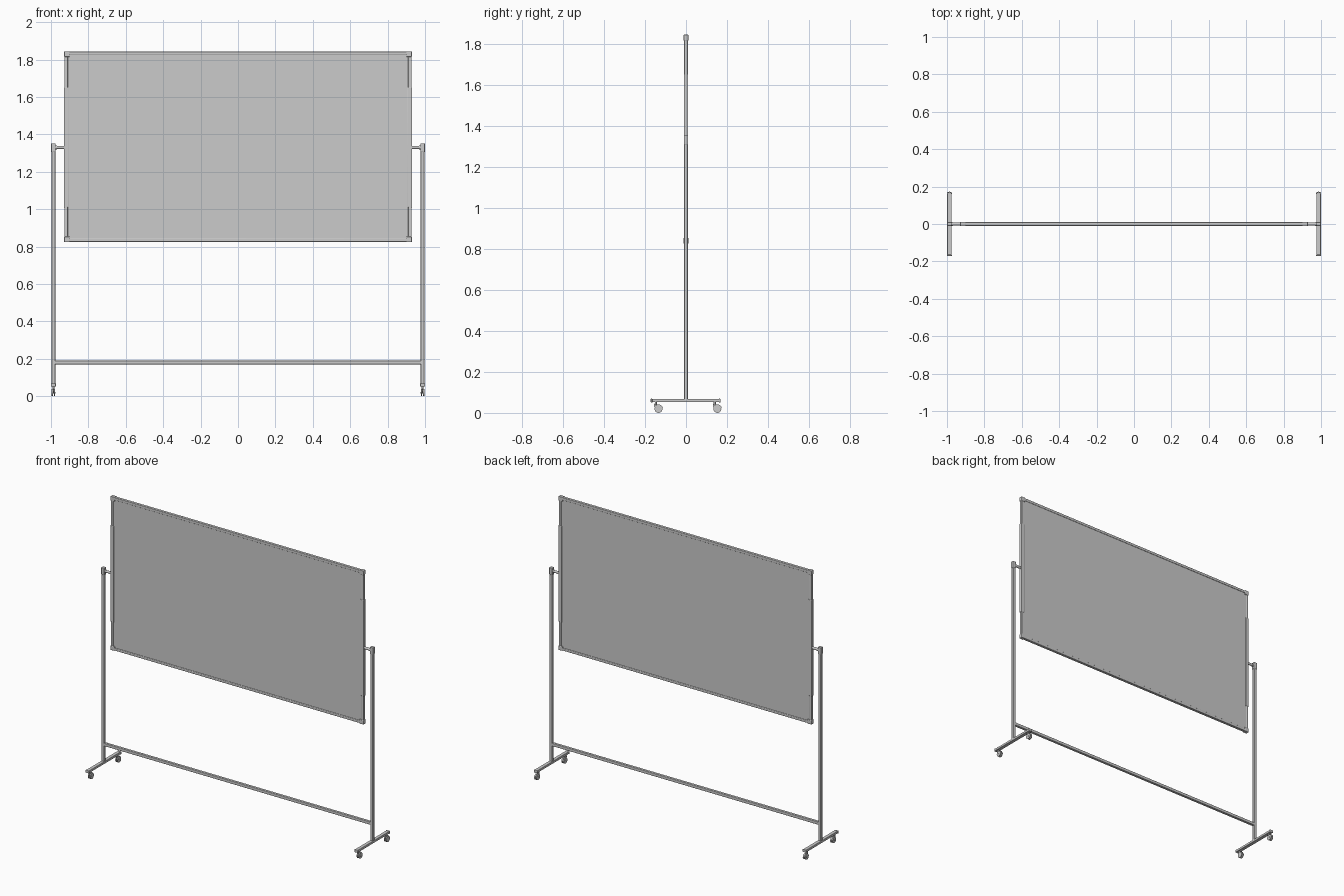
import bpy, bmesh, math
from mathutils import Matrix, Vector

if "Cube" in bpy.data.objects:
    bpy.data.objects.remove(bpy.data.objects["Cube"])


def finish(name, bm, bevel=0.0, smooth=False):
    bmesh.ops.recalc_face_normals(bm, faces=bm.faces)
    me = bpy.data.meshes.new(name)
    bm.to_mesh(me)
    bm.free()
    ob = bpy.data.objects.new(name, me)
    bpy.context.collection.objects.link(ob)
    if bevel:
        m = ob.modifiers.new("Bevel", 'BEVEL')
        m.width, m.segments = bevel, 3
        smooth = True
    if smooth:
        bpy.ops.object.select_all(action='DESELECT')
        ob.select_set(True)
        bpy.context.view_layer.objects.active = ob
        bpy.ops.object.shade_smooth_by_angle(angle=math.radians(35))
    return ob


def box(name, lo, hi, bevel=0.0):
    lo, hi = Vector(lo), Vector(hi)
    bm = bmesh.new()
    bmesh.ops.create_cube(bm, size=1, matrix=Matrix.Translation((lo + hi) / 2)
                          @ Matrix.Diagonal((*(hi - lo), 1)))
    return finish(name, bm, bevel)


def cyl(name, centre, radius, depth, axis='Z', seg=24):
    rot = {'X': Matrix.Rotation(math.pi / 2, 4, 'Y'), 'Z': Matrix.Identity(4)}[axis]
    bm = bmesh.new()
    bmesh.ops.create_cone(bm, cap_ends=True, segments=seg, radius1=radius,
                          radius2=radius, depth=depth,
                          matrix=Matrix.Translation(centre) @ rot)
    return finish(name, bm, smooth=True)


def extrude_x(name, pts, x0, x1):
    # side profile in y,z extruded along x
    bm = bmesh.new()
    f = bm.faces.new([bm.verts.new((x0, y, z)) for y, z in pts])
    ext = bmesh.ops.extrude_face_region(bm, geom=[f])["geom"]
    bmesh.ops.translate(bm, vec=(x1 - x0, 0, 0),
                        verts=[v for v in ext if isinstance(v, bmesh.types.BMVert)])
    return finish(name, bm, smooth=True)


BX, Z0, Z1 = 0.928, 0.825, 1.842   # board half width, bottom, top
PX, PIVOT = 0.987, 1.33            # post centre, pivot height

# writing surface and horizontal frame rails
box("board_panel", (-BX + 0.01, -0.007, Z0 + 0.01), (BX - 0.01, 0.007, Z1 - 0.01))
for label, z in (("bottom", Z0), ("top", Z1 - 0.018)):
    box(f"frame_{label}_rail", (-BX + 0.01, -0.0095, z), (BX - 0.01, 0.0095, z + 0.018), 0.003)

# lower cross bar between the posts
box("cross_bar", (-PX, -0.009, 0.17), (PX, 0.009, 0.19), 0.003)

for side, s in (("left", -1), ("right", 1)):
    def sbox(name, x0, x1, y, z0, z1, bevel=0.002):
        a, b = sorted((s * x0, s * x1))
        return box(f"{side}_{name}", (a, -y, z0), (b, y, z1), bevel)

    # frame side rail, corner caps and long pivot bracket
    sbox("frame_rail", BX - 0.018, BX, 0.0095, Z0 + 0.01, Z1 - 0.01, 0.003)
    for label, z in (("bottom", Z0 - 0.002), ("top", Z1 - 0.028)):
        sbox(f"{label}_corner_cap", BX - 0.028, BX + 0.002, 0.0115, z, z + 0.03, 0.003)
    sbox("pivot_bracket", BX - 0.022, BX + 0.003, 0.0105, 1.01, 1.65)

    # pivot shaft and collar
    cyl(f"{side}_pivot_shaft", (s * 0.957, 0, PIVOT), 0.008, 0.06, 'X')
    cyl(f"{side}_pivot_collar", (s * 0.971, 0, PIVOT), 0.010, 0.008, 'X')

    # upright post with cap
    sbox("post", PX - 0.010, PX + 0.010, 0.009, 0.06, 1.335, 0.003)
    sbox("post_cap", PX - 0.012, PX + 0.012, 0.0105, 1.305, 1.352, 0.003)

    # foot bar with plastic ends
    box(f"{side}_foot", (s * PX - 0.012, -0.168, 0.052), (s * PX + 0.012, 0.164, 0.068), 0.003)
    for y in (-0.172, 0.160):
        box(f"{side}_foot_end", (s * PX - 0.013, y, 0.051),
            (s * PX + 0.013, y + 0.008, 0.069), 0.002)

    # casters: stem, hood over a pair of wheels, axle
    for label, y in (("front", -0.134), ("back", 0.153)):
        n, x = f"{side}_{label}_caster", s * PX
        cyl(n + "_stem", (x, y - 0.013, 0.047), 0.005, 0.016)
        arc = [(y + 0.0215 * math.cos(math.radians(a)), 0.02 + 0.0215 * math.sin(math.radians(a)))
               for a in range(10, 131, 15)]
        extrude_x(n + "_hood", arc + [(y - 0.021, 0.045), (y - 0.021, 0.03), (y - 0.006, 0.016)],
                  x - 0.003, x + 0.003)
        for o in (-0.006, 0.006):
            cyl(n + "_wheel", (x + o, y, 0.019), 0.019, 0.006, 'X')
        cyl(n + "_axle", (x, y, 0.019), 0.004, 0.022, 'X', 12)
